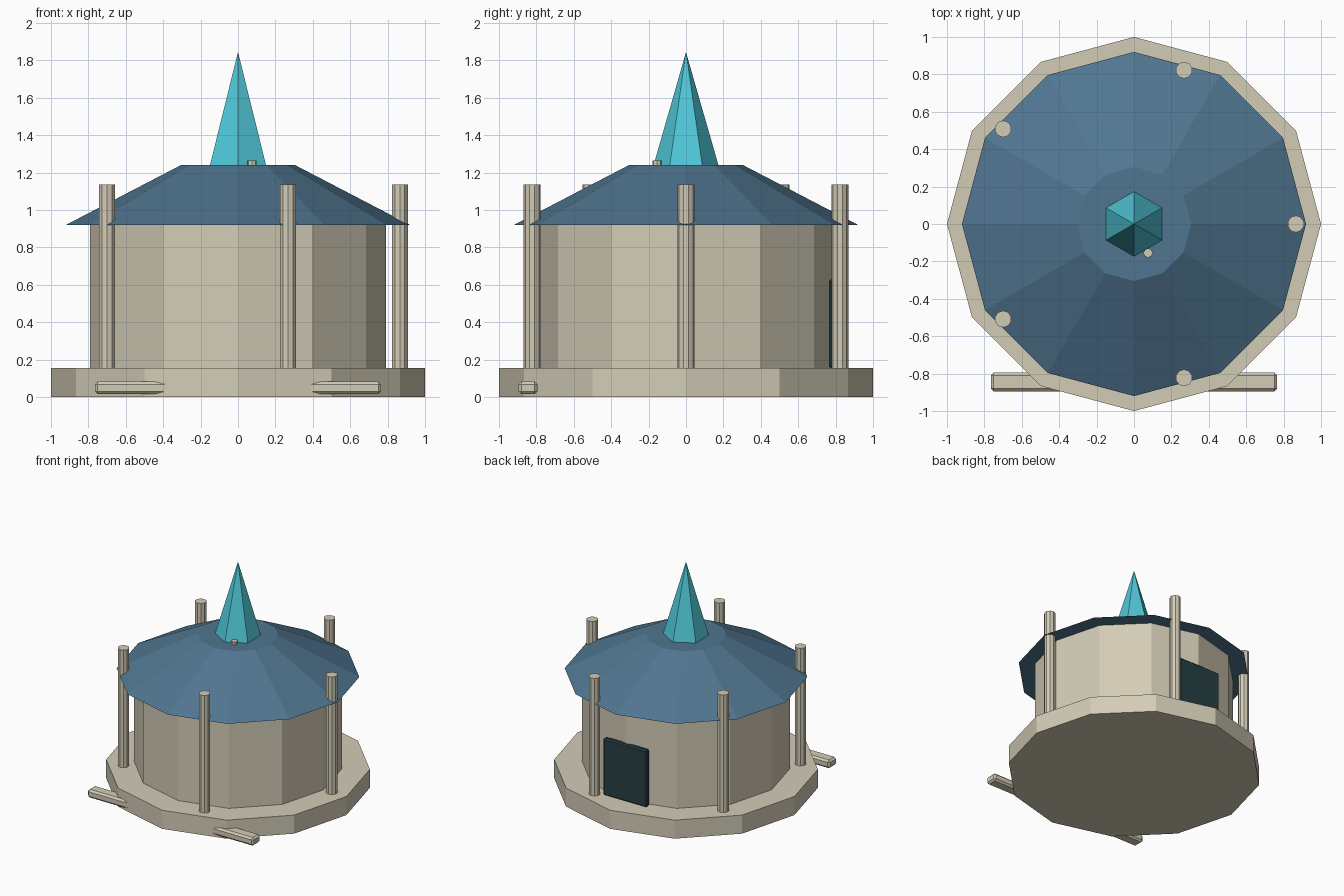
import bpy
import math

if "Cube" in bpy.data.objects:
    bpy.data.objects.remove(bpy.data.objects["Cube"], do_unlink=True)


def material(name, r, g, b):
    m = bpy.data.materials.new(name)
    m.use_nodes = True
    m.diffuse_color = (r, g, b, 1)
    m.node_tree.nodes["Principled BSDF"].inputs["Base Color"].default_value = (r, g, b, 1)
    return m


stone = material("pale stone", 0.65, 0.60, 0.47)
slate = material("blue slate", 0.08, 0.18, 0.28)
crystal = material("turquoise", 0.08, 0.57, 0.68)
dark = material("dark teal", 0.02, 0.05, 0.055)


def prism(name, sides, r1, r2, z1, z2, mat, x=0, y=0, turn=0):
    """Upright prism, frustum or cone between two heights."""
    bpy.ops.mesh.primitive_cone_add(vertices=sides, radius1=r1, radius2=r2,
                                    depth=z2 - z1, location=(x, y, (z1 + z2) / 2),
                                    rotation=(0, 0, turn))
    obj = bpy.context.object
    obj.name = name
    obj.data.materials.append(mat)
    return obj


def box(name, low, high, bevel, mat):
    """Box between two corners, with chamfered edges."""
    bpy.ops.mesh.primitive_cube_add(size=1, location=[(a + b) / 2 for a, b in zip(low, high)])
    obj = bpy.context.object
    obj.name = name
    obj.scale = [b - a for a, b in zip(low, high)]
    bpy.ops.object.transform_apply(location=False, rotation=False, scale=True)
    mod = obj.modifiers.new("chamfer", "BEVEL")
    mod.width = bevel
    mod.segments = 1
    obj.data.materials.append(mat)
    return obj


FLOOR, EAVES, RIDGE = 0.155, 0.92, 1.24

# Twelve-sided plinth, wall and roof
prism("plinth", 12, 1.0, 1.0, 0, FLOOR, stone)
prism("wall", 12, 0.79, 0.79, FLOOR, EAVES, stone)
prism("roof", 12, 0.92, 0.305, EAVES, RIDGE, slate)

# Six-sided spire and the small pipe beside it
prism("spire", 6, 0.173, 0, RIDGE, 1.845, crystal)
prism("roof_pipe", 8, 0.025, 0.025, 1.15, 1.265, stone, 0.075, -0.155)

# Ring of five columns through the eaves
for i in range(5):
    a = math.tau * i / 5
    prism(f"column_{i + 1}", 10, 0.045, 0.045, FLOOR, 1.135, stone,
          0.865 * math.cos(a), 0.865 * math.sin(a), a)

# Back door
box("door", (-0.2, 0.765, FLOOR), (0.2, 0.808, 0.63), 0.01, dark)

# Beams at the front of the plinth
box("left_beam", (0.3, -0.895, 0.015), (0.765, -0.795, 0.083), 0.015, stone)
box("right_beam", (-0.765, -0.895, 0.015), (-0.3, -0.795, 0.083), 0.015, stone)
